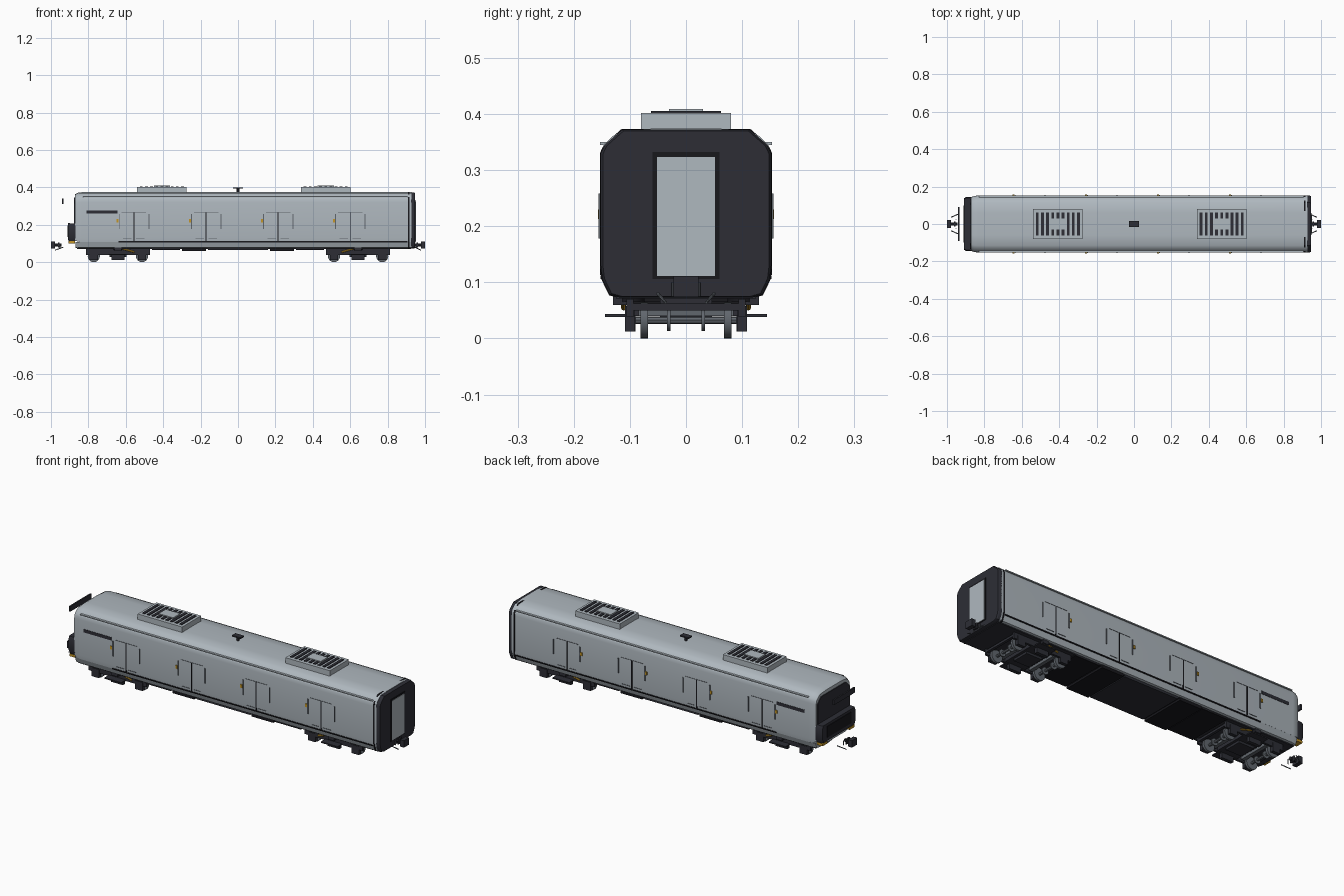
import bpy, bmesh, math
from mathutils import Vector

if "Cube" in bpy.data.objects:
    bpy.data.objects.remove(bpy.data.objects["Cube"], do_unlink=True)


def material(name, rgb):
    m = bpy.data.materials.new(name)
    m.use_nodes = True
    m.diffuse_color = (*rgb, 1)
    m.node_tree.nodes["Principled BSDF"].inputs["Base Color"].default_value = (*rgb, 1)
    return m


SILVER = material("silver paint", (0.43, 0.48, 0.52))
DARK = material("dark grey", (0.026, 0.027, 0.036))
BLACK = material("black", (0.009, 0.009, 0.012))
STEEL = material("steel grey", (0.12, 0.135, 0.155))
YELLOW = material("yellow", (0.55, 0.30, 0.02))


def finish(name, bm, mat, smooth=False):
    bmesh.ops.recalc_face_normals(bm, faces=bm.faces)
    me = bpy.data.meshes.new(name)
    bm.to_mesh(me)
    bm.free()
    me.materials.append(mat)
    ob = bpy.data.objects.new(name, me)
    bpy.context.collection.objects.link(ob)
    if smooth:
        bpy.ops.object.select_all(action='DESELECT')
        ob.select_set(True)
        bpy.context.view_layer.objects.active = ob
        bpy.ops.object.shade_smooth_by_angle(angle=math.radians(30))
    return ob


def box(name, x, y, z, mat):
    """Box from (min, max) ranges."""
    bm = bmesh.new()
    bmesh.ops.create_cube(bm, size=1)
    for v in bm.verts:
        v.co = Vector([(a + b) / 2 + c * (b - a) for (a, b), c in zip((x, y, z), v.co)])
    return finish(name, bm, mat)


def rod(name, p, q, r, mat, sides=8):
    """Cylinder between two points."""
    p, q = Vector(p), Vector(q)
    bm = bmesh.new()
    bmesh.ops.create_cone(bm, cap_ends=True, segments=sides, radius1=r, radius2=r,
                          depth=(q - p).length)
    rot = (q - p).to_track_quat('Z', 'Y')
    for v in bm.verts:
        v.co = rot @ v.co + (p + q) / 2
    return finish(name, bm, mat, sides > 8)


def loft(name, half, sections, mat):
    """Mirrored half profile (y, z) lofted along x; sections are (x, y scale, z scale)."""
    ring = half + [(-y, z) for y, z in reversed(half)]
    zc = 0.22
    bm = bmesh.new()
    rings = [[bm.verts.new((x, y * sy, zc + (z - zc) * sz)) for y, z in ring]
             for x, sy, sz in sections]
    n = len(ring)
    for a, b in zip(rings, rings[1:]):
        for i in range(n):
            bm.faces.new((a[i], a[(i + 1) % n], b[(i + 1) % n], b[i]))
    bm.faces.new(rings[0])
    bm.faces.new(rings[-1])
    return finish(name, bm, mat, True)


# Body shell, lower skirt and roof gutters
shell = [(0.149, 0.108), (0.152, 0.13), (0.152, 0.32), (0.150, 0.335), (0.146, 0.346),
         (0.130, 0.361), (0.115, 0.370), (0.06, 0.374)]
loft("body_shell", shell, [(-0.872, 0.94, 0.93), (-0.855, 0.985, 0.985), (-0.835, 1, 1),
                           (0.928, 1, 1)], SILVER)
loft("lower_skirt", [(0.118, 0.075), (0.137, 0.079), (0.149, 0.109)],
     [(-0.868, 0.96, 1), (-0.84, 1, 1), (0.928, 1, 1)], SILVER)
box("floor_pan", (-0.86, 0.925), (-0.125, 0.125), (0.071, 0.078), DARK)
for s, side in ((-1, "right"), (1, "left")):
    def across(a, b):
        return tuple(sorted((s * a, s * b)))
    box(f"gutter_{side}", (-0.83, 0.905), across(0.140, 0.1535), (0.345, 0.350), SILVER)
    box(f"sill_line_{side}", (-0.64, 0.905), across(0.145, 0.1525), (0.106, 0.112), BLACK)
    box(f"side_window_{side}", (-0.81, -0.645), across(0.148, 0.1535), (0.259, 0.276), DARK)
    # Side doors with seam, grab rails, sill marks and yellow handle
    for i, x in enumerate((-0.557, -0.170, 0.215, 0.600)):
        def plate(part, dx, w, z, mat, d=0.1535):
            box(f"door_{part}_{side}_{i}", (x + dx - w / 2, x + dx + w / 2),
                across(0.149, d), z, mat)
        plate("seam", 0, 0.005, (0.113, 0.266), BLACK)
        plate("rail_a", -0.078, 0.005, (0.178, 0.258), STEEL, 0.156)
        plate("rail_b", 0.080, 0.005, (0.178, 0.258), STEEL, 0.156)
        plate("top_line", 0, 0.13, (0.2655, 0.268), STEEL)
        plate("handle", -0.087, 0.010, (0.213, 0.230), YELLOW, 0.157)
        for dx in (-0.035, 0.035):
            plate("sill_mark", dx, 0.045, (0.124, 0.127), STEEL)

# Gangway end
mask = [(0.118, 0.073), (0.136, 0.078), (0.149, 0.105), (0.152, 0.13), (0.152, 0.33),
        (0.145, 0.345), (0.114, 0.372)]
loft("end_seam", mask, [(0.909, 1.008, 1.008), (0.917, 1.008, 1.008)], BLACK)
loft("gangway_surround", mask, [(0.926, 1.0, 1.0), (0.940, 1.0, 1.0), (0.947, 0.975, 0.985)], DARK)
box("gangway_frame", (0.944, 0.949), (-0.060, 0.060), (0.106, 0.332), BLACK)
box("gangway_door", (0.945, 0.951), (-0.052, 0.052), (0.111, 0.323), SILVER)

# Cab end: dark face, projecting lower housing, upper bar, marker lights
loft("cab_face", [(0.125, 0.115), (0.134, 0.13), (0.134, 0.315), (0.105, 0.345)],
     [(-0.876, 1, 1), (-0.868, 1, 1)], DARK)
loft("cab_housing", [(0.135, 0.113), (0.144, 0.13), (0.144, 0.195), (0.138, 0.208)],
     [(-0.908, 0.96, 0.97), (-0.898, 1, 1), (-0.868, 1, 1)], DARK)
box("cab_housing_panel", (-0.911, -0.906), (-0.10, 0.10), (0.135, 0.195), BLACK)
box("cab_upper_bar", (-0.941, -0.933), (-0.09, 0.09), (0.312, 0.340), DARK)
for s in (-1, 1):
    y = sorted((s * 0.095, s * 0.135))
    box("cab_marker", (-0.905, -0.872), y, (0.099, 0.112), YELLOW)

# Roof units with grilles
for c in (-0.407, 0.469):
    box("roof_unit", (c - 0.132, c + 0.132), (-0.08, 0.08), (0.365, 0.402), SILVER)
    for i in range(-4, 5):
        x = c + i * 0.0275
        box("grille_slot", (x - 0.0075, x + 0.0075), (-0.062, 0.062), (0.400, 0.4055), DARK)
    box("grille_cover", (c - 0.043, c + 0.043), (-0.030, 0.030), (0.402, 0.409), SILVER)

# Roof aerial
rod("aerial_post", (0, 0, 0.37), (0, 0, 0.395), 0.008, DARK)
box("aerial_plate", (-0.026, 0.026), (-0.015, 0.015), (0.393, 0.400), DARK)

# Underfloor equipment
for n, (a, b, w, z) in enumerate(((-0.46, -0.31, 0.125, 0.066), (-0.30, -0.17, 0.128, 0.060),
                                  (-0.16, 0.16, 0.125, 0.064), (0.17, 0.30, 0.128, 0.060),
                                  (0.31, 0.46, 0.125, 0.066))):
    box(f"underfloor_box_{n}", (a, b), (-w, w), (z, 0.076), DARK if n == 2 else BLACK)

# Bogies
for c, inward in ((-0.642, 1), (0.642, -1)):
    box("bogie_bolster", (c - 0.06, c + 0.06), (-0.092, 0.092), (0.040, 0.058), DARK)
    box("bogie_centre", (c - 0.046, c + 0.046), (-0.046, 0.046), (0.028, 0.075), DARK)
    for dx in (-0.165, 0.165):
        box("bogie_end_beam", (c + dx - 0.007, c + dx + 0.007), (-0.1, 0.1), (0.050, 0.062), DARK)
    for s in (-1, 1):
        def across(a, b):
            return tuple(sorted((s * a, s * b)))
        box("bogie_side_frame", (c - 0.172, c + 0.172), across(0.094, 0.106), (0.038, 0.070), DARK)
        box("bogie_spring_seat", (c - 0.035, c + 0.035), across(0.090, 0.108), (0.012, 0.040), DARK)
        box("bogie_step", (c - 0.05, c + 0.05), across(0.105, 0.144), (0.038, 0.044), DARK)
        rod("air_spring", (c, s * 0.098, 0.065), (c, s * 0.098, 0.080), 0.024, BLACK, 16)
        box("bogie_hanger", (c - 0.018, c + 0.018), across(0.105, 0.130), (0.060, 0.102), DARK)
        rod("yellow_damper", (c + inward * 0.025, s * 0.111, 0.072),
            (c + inward * 0.088, s * 0.111, 0.054), 0.0045, YELLOW)
        for dx in (-0.129, 0.129):
            x = c + dx
            box("axle_box", (x - 0.022, x + 0.022), across(0.092, 0.109), (0.012, 0.058), DARK)
            rod("wheel", (x, s * 0.068, 0.0325), (x, s * 0.081, 0.0325), 0.0325, STEEL, 24)
            rod("brake_disc", (x, s * 0.028, 0.0325), (x, s * 0.034, 0.0325), 0.019, STEEL, 16)
    for dx in (-0.129, 0.129):
        rod("axle", (c + dx, -0.09, 0.0325), (c + dx, 0.09, 0.0325), 0.007, STEEL)
        box("brake_beam", (c + dx * 0.68 - 0.01, c + dx * 0.68 + 0.01), (-0.085, 0.085),
            (0.040, 0.055), STEEL)

# Couplers and hoses at both ends
for s in (-1, 1):
    rod("coupler_shank", (s * 0.943, 0, 0.092), (s * 0.982, 0, 0.092), 0.009, DARK)
    box("coupler_head", sorted((s * 0.978, s * 1.0)), (-0.022, 0.022), (0.074, 0.111), DARK)
    box("coupler_collar", sorted((s * 0.955, s * 0.963)), (-0.014, 0.014), (0.078, 0.106), DARK)
    for t in (-1, 1):
        rod("air_hose", (s * 0.935, t * 0.055, 0.085 if s > 0 else 0.080),
            (s * 0.978, t * 0.036, 0.064), 0.0025, STEEL)
        rod("hose_riser", (s * 0.952, t * 0.023, 0.075), (s * 0.952, t * 0.023, 0.100), 0.0025, STEEL)
